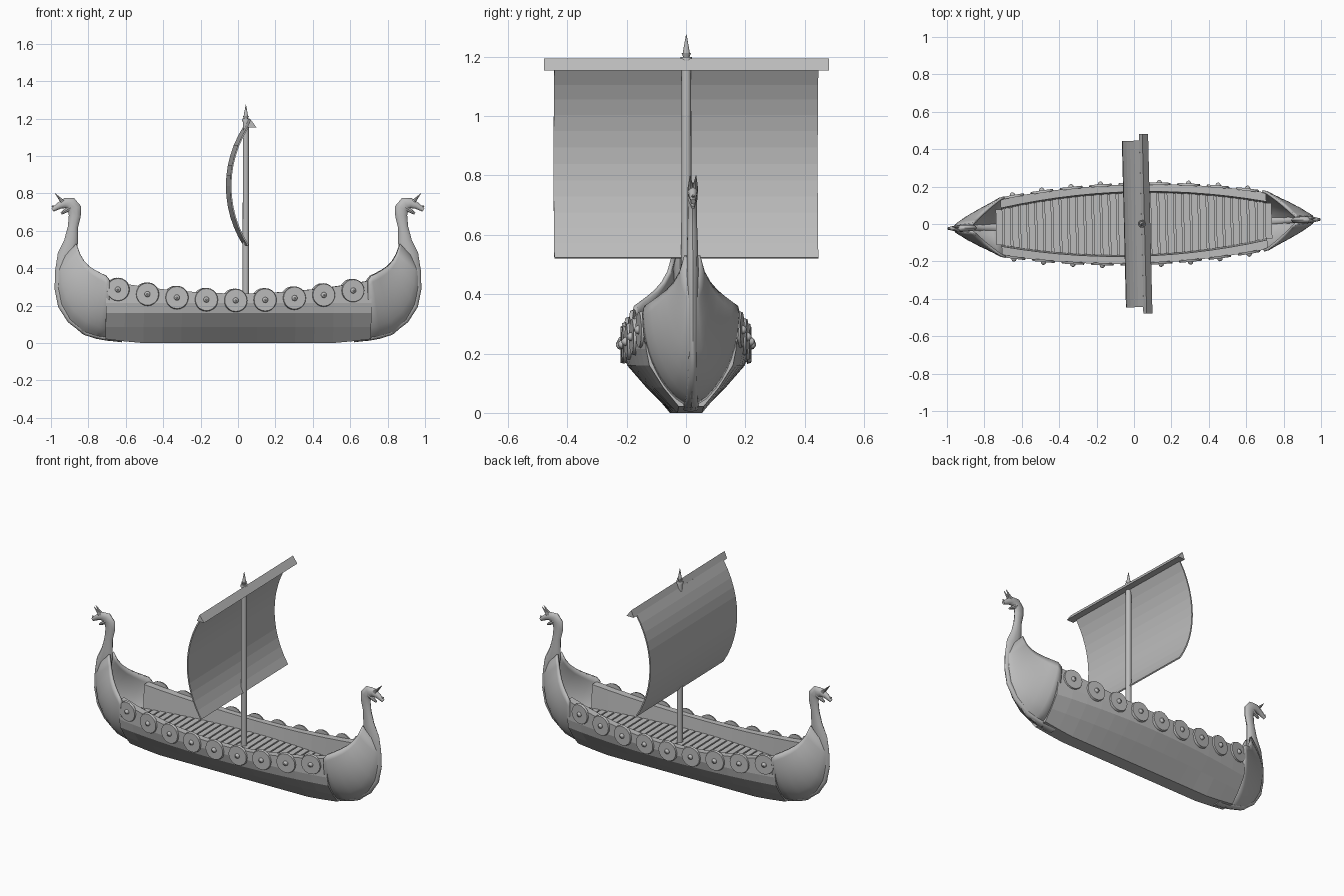
import bpy, bmesh, math
from mathutils import Matrix, Vector

cube = bpy.data.objects.get("Cube")
if cube:
    bpy.data.objects.remove(cube)

grey = bpy.data.materials.new("plain_grey")
grey.use_nodes = True
grey.diffuse_color = (0.5, 0.5, 0.5, 1)
grey.node_tree.nodes["Principled BSDF"].inputs["Base Color"].default_value = (0.5, 0.5, 0.5, 1)

HEADING = Matrix.Rotation(math.radians(1.4), 4, 'Z')   # ship lies slightly turned
DECK = 0.19


def finish(bm, name, smooth=None, place=Matrix.Identity(4)):
    bmesh.ops.recalc_face_normals(bm, faces=bm.faces)
    mesh = bpy.data.meshes.new(name)
    bm.to_mesh(mesh)
    bm.free()
    mesh.materials.append(grey)
    if smooth:
        mesh.shade_smooth()
        mesh.set_sharp_from_angle(angle=math.radians(smooth))
    obj = bpy.data.objects.new(name, mesh)
    obj.matrix_world = HEADING @ place
    bpy.context.collection.objects.link(obj)
    return obj


def loft(bm, rings, closed=True, caps=True):
    rows = [[bm.verts.new(p) for p in ring] for ring in rings]
    n = len(rows[0])
    for a, b in zip(rows, rows[1:]):
        for i in range(n if closed else n - 1):
            j = (i + 1) % n
            bm.faces.new((a[i], a[j], b[j], b[i]))
    if caps:
        bm.faces.new(rows[0])
        bm.faces.new(rows[-1])


def cone(bm, base, tip, r1, r2, sides=12):
    base, tip = Vector(base), Vector(tip)
    d = tip - base
    m = Matrix.Translation((base + tip) / 2) @ d.to_track_quat('Z', 'Y').to_matrix().to_4x4()
    bmesh.ops.create_cone(bm, cap_ends=True, segments=sides, radius1=r1, radius2=r2,
                          depth=d.length, matrix=m)


def half_width(x):
    return 0.212 - 0.12 * x * x


def gunwale(x):
    return 0.265 + 0.14 * x * x


def deck_width(x):
    return half_width(x) - 0.047 - 0.02 * x * x


# Hull: chined cross-section with a broad rail, lofted along the length
def hull_ring(x):
    w, top = half_width(x), gunwale(x)
    keel = max(0, abs(x) - 0.53) * 0.12
    inner = deck_width(x)
    side = [(0.042, keel), (w * 0.62, 0.085), (w * 0.93, 0.16), (w, 0.215), (w, top),
            (inner + 0.008, top), (inner, 0.168)]
    half = [(x, y, z) for y, z in side]
    return half + [(x, -y, z) for _, y, z in reversed(half)]


bm = bmesh.new()
loft(bm, [hull_ring(-0.71 + 1.42 * i / 14) for i in range(15)])
finish(bm, "hull")

# Deck planks laid across the ship
bm = bmesh.new()
for i in range(34):
    x = -0.72 + 1.44 * i / 33
    size = Matrix.Diagonal((0.035, 2 * deck_width(x) + 0.004, 0.014, 1))
    bmesh.ops.create_cube(bm, size=1, matrix=Matrix.Translation((x, 0, DECK - 0.007)) @ size)
finish(bm, "deck_planks")

# Bow pieces: hollow shell between the stem curve and the rising rail
stem = [(0.69, 0.018), (0.76, 0.03), (0.83, 0.055), (0.90, 0.12), (0.945, 0.2),
        (0.965, 0.29), (0.965, 0.37), (0.945, 0.44)]
rail = [(0.69, 0.158, 0.335), (0.71, 0.152, 0.36), (0.74, 0.13, 0.375), (0.77, 0.106, 0.392),
        (0.80, 0.08, 0.413), (0.825, 0.056, 0.44), (0.845, 0.036, 0.475), (0.865, 0.02, 0.53)]
# Stem, neck and head spine: x, z, half depth, half thickness
spine = [(0.62, 0.016, 0.012, 0.03), (0.72, 0.03, 0.014, 0.026), (0.81, 0.056, 0.017, 0.02),
         (0.895, 0.125, 0.02, 0.016), (0.942, 0.2, 0.021, 0.014), (0.958, 0.29, 0.023, 0.014),
         (0.945, 0.38, 0.034, 0.016), (0.912, 0.465, 0.054, 0.02), (0.893, 0.545, 0.037, 0.02),
         (0.883, 0.62, 0.027, 0.017), (0.873, 0.68, 0.032, 0.016), (0.875, 0.72, 0.037, 0.017),
         (0.895, 0.745, 0.036, 0.018), (0.925, 0.748, 0.027, 0.018), (0.955, 0.735, 0.018, 0.014),
         (0.992, 0.712, 0.011, 0.008)]


def shell_row(s, g):
    row = []
    for k in range(11):
        t = k / 10
        f = (1 - (1 - t) ** 2.2) ** 0.75
        row.append((s[0] + (g[0] - s[0]) * t, g[1] * f, s[1] + (g[2] - s[1]) * t))
    return [(x, -y, z) for x, y, z in reversed(row[1:])] + row


def spine_ring(i):
    a, b = spine[max(i - 1, 0)], spine[min(i + 1, len(spine) - 1)]
    d = Vector((b[0] - a[0], b[1] - a[1])).normalized()
    x, z, depth, thick = spine[i]
    ring = []
    for k in range(10):
        c, s = math.cos(k * math.tau / 10), math.sin(k * math.tau / 10)
        ring.append((x - d.y * depth * c, thick * s, z + d.x * depth * c))
    return ring


for end, turn in (("left", 0), ("right", math.pi)):
    place = Matrix.Rotation(turn, 4, 'Z')
    bm = bmesh.new()
    loft(bm, [shell_row(s, g) for s, g in zip(stem, rail)], closed=False, caps=False)
    shell = finish(bm, end + "_bow_shell", 40, place)
    thick = shell.modifiers.new("thickness", 'SOLIDIFY')
    thick.thickness = 0.014
    thick.offset = 0

    bm = bmesh.new()
    loft(bm, [spine_ring(i) for i in range(len(spine))])
    finish(bm, end + "_stem_and_neck", 50, place)

    # Head details: lower jaw, nose, brow horns
    bm = bmesh.new()
    cone(bm, (0.895, 0, 0.725), (0.945, 0, 0.692), 0.017, 0.006, 8)
    cone(bm, (0.972, 0, 0.722), (0.996, 0, 0.733), 0.01, 0.003, 8)
    for s in (-1, 1):
        cone(bm, (0.938, 0.007 * s, 0.755), (0.978, 0.01 * s, 0.8), 0.011, 0.001, 8)
    finish(bm, end + "_head_details", 40, place)

# Shields hung along both rails
for side, s in (("left", 1), ("right", -1)):
    bm = bmesh.new()
    for i in range(9):
        x = -0.645 + 0.157 * i
        out = Vector((0.24 * x, s, 0)).normalized()
        mid = Vector((x, s * (half_width(x) + 0.001), 0.228 + 0.14 * x * x))
        cone(bm, mid - out * 0.006, mid + out * 0.007, 0.063, 0.059, 20)
        cone(bm, mid + out * 0.006, mid + out * 0.016, 0.016, 0.012, 10)
        cone(bm, mid + out * 0.016, mid + out * 0.022, 0.012, 0.004, 10)
    finish(bm, side + "_shields", 35)

# Mast with pointed finial
MAST = 0.042
bm = bmesh.new()
for z1, z2, r1, r2 in ((0.17, 1.19, 0.0175, 0.0165), (1.185, 1.2, 0.021, 0.019),
                       (1.2, 1.213, 0.011, 0.016), (1.213, 1.275, 0.012, 0.001)):
    cone(bm, (MAST, 0, z1), (MAST, 0, z2), r1, r2, 14)
finish(bm, "mast", 35)

# Triangular yard
bm = bmesh.new()
loft(bm, [[(0.038, y, 1.153), (0.087, y, 1.153), (0.056, y, 1.195)] for y in (-0.48, 0.48)])
finish(bm, "yard")

# Billowing sail: circular arc swept across the ship
chord, sag = 0.638, 0.094
radius = (chord ** 2 / 4 + sag ** 2) / (2 * sag)
spread = math.asin(chord / 2 / radius)
centre = Vector((radius - 0.054, 0.839))


def sail_point(angle, r, y):
    return (centre.x - r * math.cos(angle), y, centre.y + r * math.sin(angle))


bm = bmesh.new()
rings = []
for i in range(13):
    a = -spread + 2 * spread * i / 12
    rings.append([sail_point(a, radius - t, y)
                  for t, y in ((0, -0.445), (0, 0.445), (0.008, 0.445), (0.008, -0.445))])
loft(bm, rings)
finish(bm, "sail")
